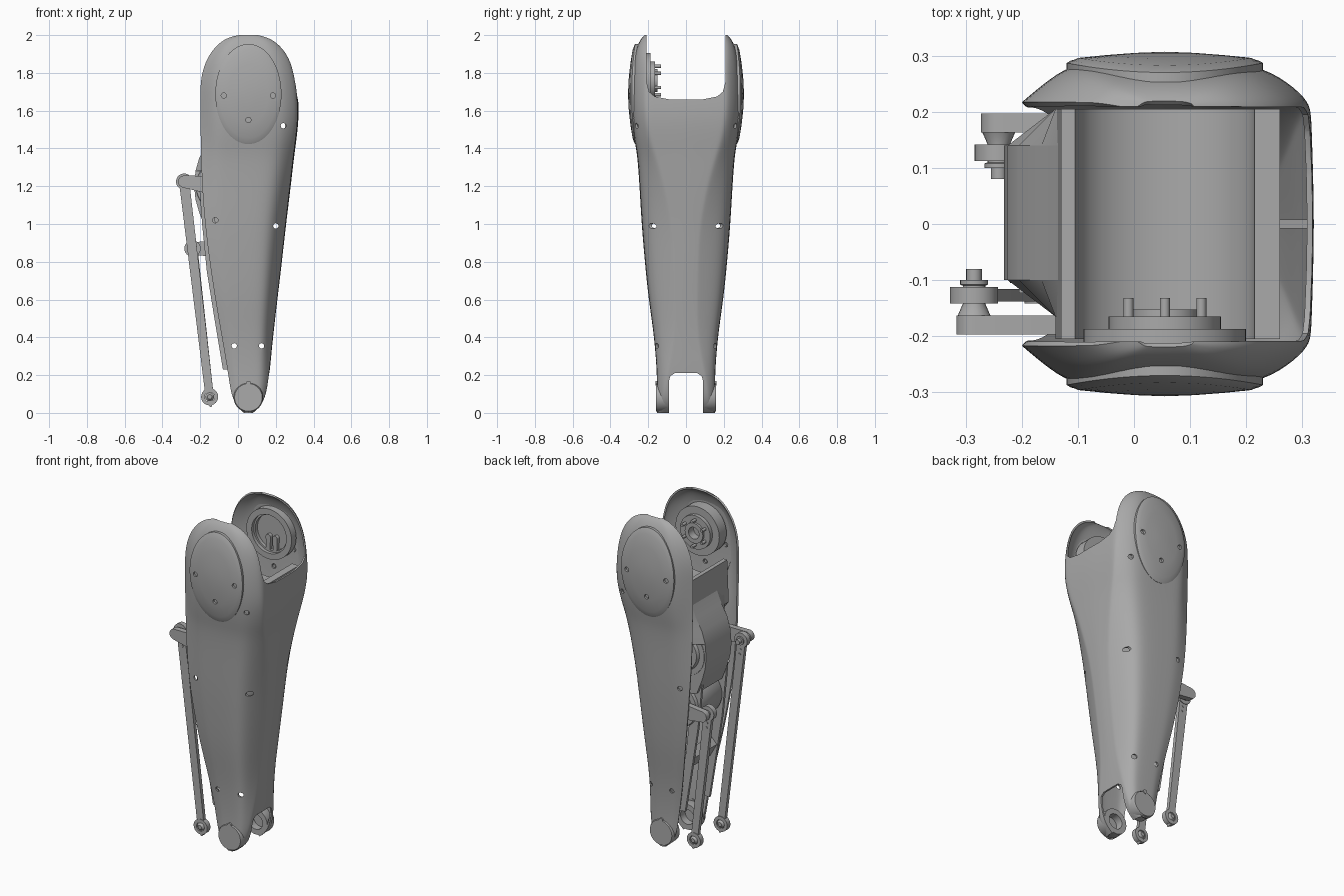
import bpy, bmesh, math
from mathutils import Vector

if "Cube" in bpy.data.objects:
    bpy.data.objects.remove(bpy.data.objects["Cube"], do_unlink=True)

GREY = (0.4, 0.4, 0.4, 1)
grey = bpy.data.materials.new("plain grey")
grey.use_nodes = True
grey.diffuse_color = GREY
grey.node_tree.nodes["Principled BSDF"].inputs["Base Color"].default_value = GREY


def make(name, verts, faces):
    mesh = bpy.data.meshes.new(name)
    mesh.from_pydata(verts, [], faces)
    bm = bmesh.new()
    bm.from_mesh(mesh)
    bmesh.ops.remove_doubles(bm, verts=bm.verts, dist=1e-5)
    bmesh.ops.recalc_face_normals(bm, faces=bm.faces)
    bm.to_mesh(mesh)
    bm.free()
    mesh.materials.append(grey)
    ob = bpy.data.objects.new(name, mesh)
    bpy.context.collection.objects.link(ob)
    return ob


def lathe(name, x, z, profile, sx=1, sz=1, n=40):
    """Turn (radius, y) points about a y-parallel axis through x, z."""
    verts, faces = [], []
    for r, y in profile:
        for i in range(n):
            a = math.tau * i / n
            verts.append((x + r * sx * math.cos(a), y, z + r * sz * math.sin(a)))
    for k in range(len(profile) - 1):
        for i in range(n):
            j = (i + 1) % n
            faces.append((k * n + i, k * n + j, k * n + n + j, k * n + n + i))
    return make(name, verts, faces)


def disc(name, x, z, r, y0, y1, n=40):
    return lathe(name, x, z, [(0, y0), (r, y0), (r, y1), (0, y1)], n=n)


def ring(name, x, z, r, bore, y0, y1, n=40):
    return lathe(name, x, z, [(r, y0), (r, y1), (bore, y1), (bore, y0), (r, y0)], n=n)


def prism(name, pts, a, b, along_x=False):
    """Extrude an outline along y, or along x when asked."""
    n = len(pts)
    verts = [(d, p, q) if along_x else (p, d, q) for d in (a, b) for p, q in pts]
    faces = [tuple(range(n)), tuple(range(n, 2 * n))]
    faces += [(i, (i + 1) % n, n + (i + 1) % n, n + i) for i in range(n)]
    return make(name, verts, faces)


def link(name, p, q, rp, rq, y0, y1, n=12):
    """Flat bar with rounded ends between two x, z points."""
    p, q = Vector(p), Vector(q)
    d = q - p
    base = math.atan2(d.y, d.x)
    pts = []
    for c, r, start in ((q, rq, base - math.pi / 2), (p, rp, base + math.pi / 2)):
        for i in range(n + 1):
            a = start + math.pi * i / n
            pts.append((c.x + r * math.cos(a), c.y + r * math.sin(a)))
    return prism(name, pts, y0, y1)


def cut(ob, cutters):
    for c in cutters:
        m = ob.modifiers.new("cut", "BOOLEAN")
        m.operation, m.solver, m.object = "DIFFERENCE", "EXACT", c
        c.hide_render = True


# Outer shell: height, open edge x, closed edge x, half width, corner half width
levels = [
    (2, .0, .11, .219, .212), (1.985, -.06, .17, .235, .214), (1.95, -.11, .225, .256, .215),
    (1.88, -.165, .28, .277, .216), (1.78, -.197, .308, .287, .218),
    (1.68, -.2, .319, .291, .22), (1.56, -.2, .324, .288, .216), (1.43, -.196, .308, .271, .19),
    (1.36, -.195, .298, .257, .165), (1.2, -.19, .28, .246, .12), (1, -.175, .255, .235, .08),
    (.8, -.15, .233, .218, .07), (.6, -.12, .209, .198, .065), (.4, -.085, .185, .167, .065),
    (.2, -.05, .167, .153, .105), (.1, -.037, .151, .154, .12), (.04, -.01, .126, .154, .12),
    (0, .03, .08, .154, .12)]
left = [(0, 0), (.07, .43), (.17, .95), (.3, 1)]
right = [(.65, 1), (.81, .9), (.91, .5), (.985, 0)]
verts, faces = [], []
for z, xl, xr, yc, yr in levels:
    w = xr - xl
    ye = min(.217, yc - .015)
    half = [(xl + w * s, ye + (yc - ye) * v) for s, v in left]
    half += [(xl + w * s, yr + (yc - yr) * v) for s, v in right]
    half += [(xl + w * .99, yr * .88), (xl + w * .995, yr * .5)]
    row = half + [(xr, 0)] + [(x, -y) for x, y in reversed(half)]
    verts += [(x, y, z) for x, y in row]
cols = len(row)
for k in range(len(levels) - 1):
    for i in range(cols - 1):
        a = k * cols + i
        faces.append((a, a + 1, a + cols + 1, a + cols))
shell = make("outer_shell", verts, faces)
# Face normals outward so the wall thickens inward
if sum(p.normal.x * p.center.x + p.normal.y * p.center.y for p in shell.data.polygons) < 0:
    shell.data.flip_normals()
shell.modifiers.new("smooth", "SUBSURF").levels = 2
wall = shell.modifiers.new("wall", "SOLIDIFY")
wall.thickness, wall.offset = .01, -1

# Knee and ankle notches, and screw holes
knee = [(.21, 2.2), (.208, 1.75), (.195, 1.7), (.165, 1.675), (.09, 1.66)]
ankle = [(.09, -.1), (.09, .17), (.083, .195), (.06, .21)]
cutters = [prism("notch_cutter", o + [(-y, z) for y, z in reversed(o)], -.6, .6, True)
           for o in (knee, ankle)]
for x, z in ((.24, 1.52), (.2, .99), (-.12, 1.02), (-.02, .355), (.125, .355)):
    cutters.append(disc("hole_cutter", x, z, .014, -.5, .5, 16))
cut(shell, cutters)
cover_screws = ((-.075, 1.68), (.185, 1.68), (.055, 1.55))
cap_cutters = [disc("cap_hole_cutter", x, z, .014, -.5, .5, 16) for x, z in cover_screws]

# Knee covers, bowed to follow the cheeks, and ankle lugs on both sides
HX, HZ, CZ = .055, 1.76, 1.688
for s, side in ((-1, "front"), (1, "back")):
    cap = lathe(side + "_knee_cover", HX, CZ,
                [(0, s * .27), (1, s * .27), (1, s * .287), (.96, s * .291), (.92, s * .293),
                 (.88, s * .296), (.6, s * .301), (.3, s * .305), (0, s * .307)], .175, .265, 64)
    for v in cap.data.vertices:
        v.co.y -= s * .017 * ((v.co.z - CZ) / .265) ** 2
    cut(cap, cap_cutters)
    for x, z in cover_screws:
        disc("cover_screw", x, z, .01, s * .264, s * .288, 6)
    lathe(side + "_ankle_lug", HX, .082,
          [(0, s * .135), (.045, s * .135), (.045, s * .09), (.076, s * .09), (.078, s * .15),
           (.073, s * .16), (0, s * .16)])
    disc("ankle_screw", HX, .157, .013, s * .14, s * .162, 12)

# Front knee hub with its drive pegs
lathe("knee_hub", HX, HZ, [(0, -.255), (.145, -.255), (.145, -.187), (.1, -.187), (.1, -.165),
                           (.06, -.165), (.06, -.152), (.035, -.152), (.035, -.2), (0, -.2)], n=48)
for i in range(6):
    a = math.tau * (i + .5) / 6
    disc("hub_peg", HX + .075 * math.cos(a), HZ + .075 * math.sin(a), .009, -.17, -.132, 12)
# Back knee bearing
ring("knee_bearing", HX, HZ, .15, .115, .215, .26, 48)
ring("bearing_lip", HX, HZ, .128, .105, .235, .258, 48)
disc("bearing_back", HX, HZ, .12, .256, .264)
for x in (HX - .02, HX + .025):
    link("bearing_key", (x, HZ - .11), (x, HZ - .03), .012, .016, .235, .26)

# Knee frame with a hollow saddle
saddle = [(HX + .16 * math.cos(a), 1.63 + .12 * math.sin(a))
          for a in (math.pi * (1 + i / 16) for i in range(17))]
prism("knee_frame", [(-.13, 1.63)] + saddle + [(.225, 1.63), (.26, 1.63), (.26, 1.58), (.22, 1.55),
                                               (.2, 1.35), (-.08, 1.3), (-.14, 1.38)], -.205, .205)
prism("rear_rib", [(.25, 1.62), (.315, 1.6), (.29, 1.3), (.25, 1.3)], -.008, .008)

# Gear cover bulging out of the open side, with flared shoulders
cover = [(-.13, 1.5), (-.165, 1.42), (-.205, 1.35), (-.225, 1.28), (-.232, 1.2), (-.225, 1.13),
         (-.205, 1.06), (-.17, .97), (-.1, .95), (.08, .95), (.1, 1.45)]
prism("gear_cover", cover, -.1, .14)
for name, y, way in (("front_shoulder", -.1, -1), ("back_shoulder", .14, 1)):
    flare = prism(name, cover[:4] + [(-.1, 1.28), (-.1, 1.5)], y, y + way * .065)
    for v in flare.data.vertices:
        if abs(v.co.y - y) > .03:
            v.co.x = max(v.co.x, -.14)

# Drive motors and inner rails
for name, x, z, r in (("upper_motor", -.08, 1.2, .145), ("lower_motor", -.035, .87, .135)):
    lathe(name, x, z, [(0, -.12), (r * .7, -.12), (r * .8, -.105), (r * .97, -.105), (r, -.095),
                       (r, .13), (r * .97, .142), (r * .75, .142), (r * .7, .16), (0, .16)])
rail = [(-.205, 1.2), (-.19, 1), (-.165, .75), (-.125, .5), (-.08, .23)]
for y in (-.115, .115):
    prism("inner_rail", rail + [(x + .03 + .04 * z, z) for x, z in reversed(rail)], y - .008, y + .008)
prism("lower_bridge", [(-.13, .56), (-.09, .6), (-.06, .56), (-.085, .48)], -.11, .11)

# Cranks and push rods
for s, side, top, hub in ((-1, "front", (-.285, 1.224), (-.09, 1.2)),
                          (1, "back", (-.241, .87), (-.035, .87))):
    low = (-.15, .085)
    a, b = (s * .112, s * .142)
    link(side + "_crank", top, hub, .032, .055, s * .163, s * .197)
    disc(side + "_crank_shaft", *hub, .045, s * .1, s * .19)
    lathe(side + "_crank_pin", *top, [(0, s * .165), (.03, s * .165), (.02, s * .142), (.02, s * .11),
                                      (.025, s * .108), (.025, s * .1), (.014, s * .1),
                                      (.014, s * .08), (0, s * .08)], n=20)
    ring(side + "_rod_top_eye", *top, .043, .02, a, b)
    ring(side + "_rod_low_eye", *low, .045, .026, a, b)
    lathe(side + "_rod_joint", *low, [(0, s * .105), (.012, s * .105), (.024, s * .118),
                                      (.024, s * .136), (.012, s * .149), (0, s * .149)], n=20)
    p, q = Vector(top), Vector(low)
    d = (q - p).normalized()
    link(side + "_push_rod", p + d * .03, q - d * .035, .027, .022, s * .116, s * .138)
    link(side + "_rod_tip", q + d * .034, q + d * .048, .018, .006, s * .114, s * .14)
    for t in (.06, .09):
        disc(side + "_rod_rivet", *(p + d * t), .008, s * .112, s * .142, 12)

# Bake modifiers, drop cutters, shade
for ob in list(bpy.context.collection.objects):
    if ob.type == "MESH" and not ob.name.count("cutter"):
        bpy.ops.object.select_all(action="DESELECT")
        ob.select_set(True)
        bpy.context.view_layer.objects.active = ob
        if ob.modifiers:
            bpy.ops.object.convert(target="MESH")
        bpy.ops.object.shade_smooth_by_angle(angle=math.radians(32))
for ob in [o for o in bpy.context.collection.objects if "cutter" in o.name]:
    bpy.data.objects.remove(ob, do_unlink=True)
